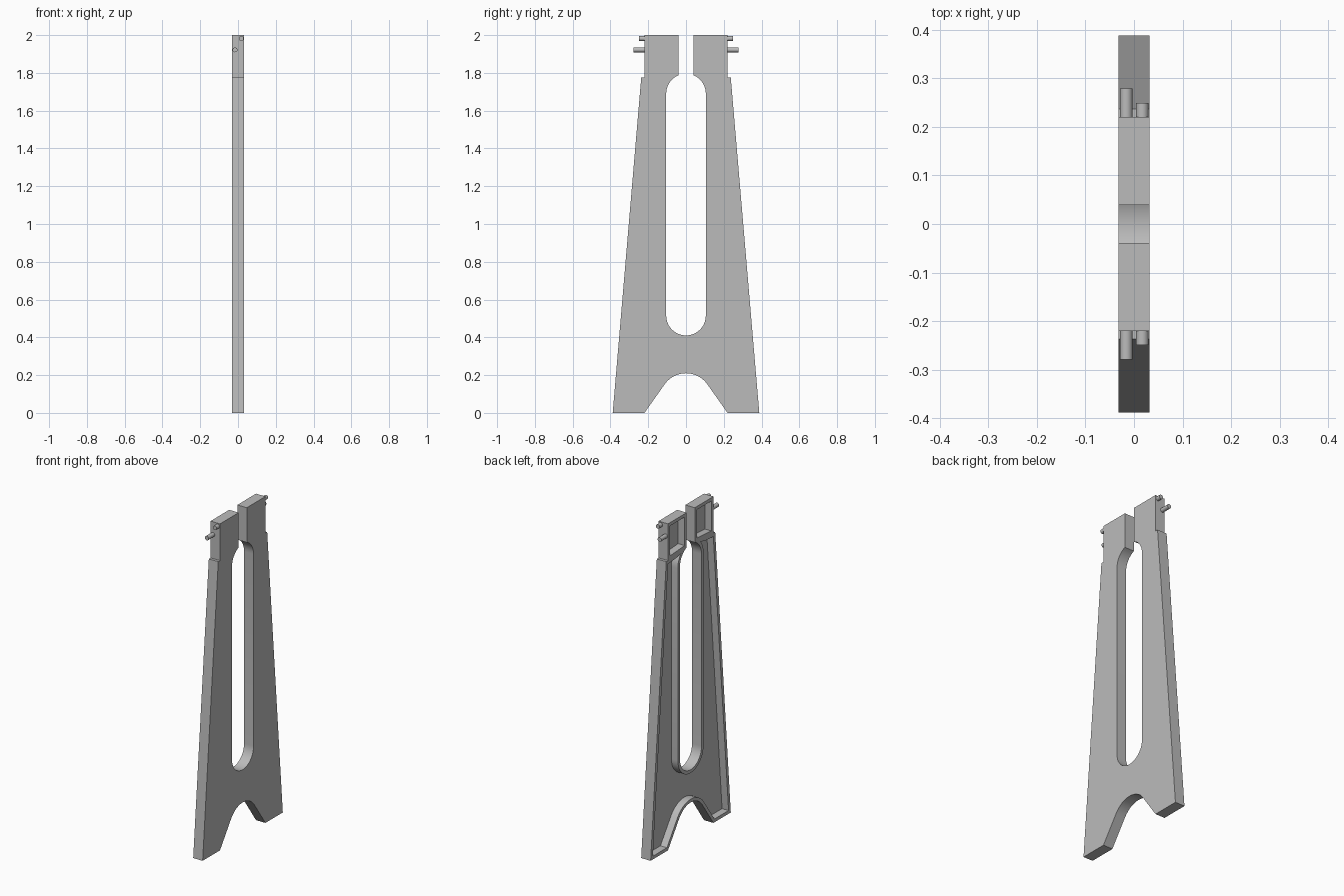
import bpy
import bmesh
from math import sin, cos, radians
from mathutils import Matrix

cube = bpy.data.objects.get("Cube")
if cube:
    bpy.data.objects.remove(cube, do_unlink=True)

HALF = 0.032      # half thickness of the plate
RIM = 0.02        # rim width around the recesses
DEPTH = 0.044     # recess depth

grey = bpy.data.materials.new("light grey")
grey.use_nodes = True
colour = (0.5, 0.5, 0.5, 1)
grey.diffuse_color = colour
grey.node_tree.nodes["Principled BSDF"].inputs["Base Color"].default_value = colour


def arc(centre_z, radius, start, end, steps):
    """Points (y, z) on a circle centred on the middle line."""
    angles = [radians(start + (end - start) * i / steps) for i in range(steps + 1)]
    return [(radius * cos(a), centre_z + radius * sin(a)) for a in angles]


def finish(bm, name):
    bmesh.ops.recalc_face_normals(bm, faces=bm.faces)
    mesh = bpy.data.meshes.new(name)
    bm.to_mesh(mesh)
    bm.free()
    mesh.materials.append(grey)
    obj = bpy.data.objects.new(name, mesh)
    bpy.context.collection.objects.link(obj)
    bpy.ops.object.select_all(action='DESELECT')
    obj.select_set(True)
    bpy.context.view_layer.objects.active = obj
    bpy.ops.object.shade_smooth_by_angle(angle=radians(32))
    return obj


# Outline: foot arch, tapered outer edges, shoulders and the long open slot
arch = arc(0.072, 0.138, 35, 145, 16)
slot = arc(1.69, 0.105, 112, 180, 8) + arc(0.515, 0.105, 180, 360, 20) + arc(1.69, 0.105, 0, 68, 8)
right_shoulder = [(0.237, 1.775), (0.22, 1.775)]
left_shoulder = [(-y, z) for y, z in reversed(right_shoulder)]
outline = ([(-0.388, 0), (-0.22, 0)] + arch[::-1] + [(0.22, 0), (0.388, 0)]
           + right_shoulder + slot[::-1] + left_shoulder)

bm = bmesh.new()
lower = [bm.verts.new((-HALF, y, z)) for y, z in outline]
panels = [bm.faces.new(lower)]

# Two top blocks share an edge with the lower panel
slot_at = len(outline) - len(slot) - len(left_shoulder)
for inner, outer, side in ((lower[slot_at], lower[slot_at - 1], 1),
                           (lower[-3], lower[-2], -1)):
    top = [bm.verts.new((-HALF, side * y, 2)) for y in (0.22, inner.co.y * side)]
    panels.append(bm.faces.new([outer, top[0], top[1], inner]))

# Thicken the plate, keeping the three panels on the recessed side
bmesh.ops.recalc_face_normals(bm, faces=panels)
back = bmesh.ops.extrude_face_region(bm, geom=panels, use_keep_orig=True)
bmesh.ops.translate(bm, vec=(2 * HALF, 0, 0),
                    verts=[v for v in back["geom"] if isinstance(v, bmesh.types.BMVert)])
bmesh.ops.recalc_face_normals(bm, faces=bm.faces)

# Raised rims around sunken panels
panels = [f for f in bm.faces if all(v.co.x < 0 for v in f.verts)]
bmesh.ops.inset_individual(bm, faces=panels, thickness=RIM, use_even_offset=True)
bmesh.ops.inset_individual(bm, faces=panels, thickness=0, depth=-DEPTH)
finish(bm, "side_frame")

# Long and short hinge pegs on both outer edges
for side, label in ((-1, "front"), (1, "back")):
    for size, x, z, reach in (("long", -0.016, 1.922, 0.279), ("short", 0.017, 1.982, 0.249)):
        peg = bmesh.new()
        start = 0.212
        place = Matrix.Translation((x, side * (start + reach) / 2, z)) @ Matrix.Rotation(radians(90), 4, 'X')
        bmesh.ops.create_cone(peg, cap_ends=True, segments=16, radius1=0.013, radius2=0.013,
                              depth=reach - start, matrix=place)
        finish(peg, f"{label}_{size}_peg")
